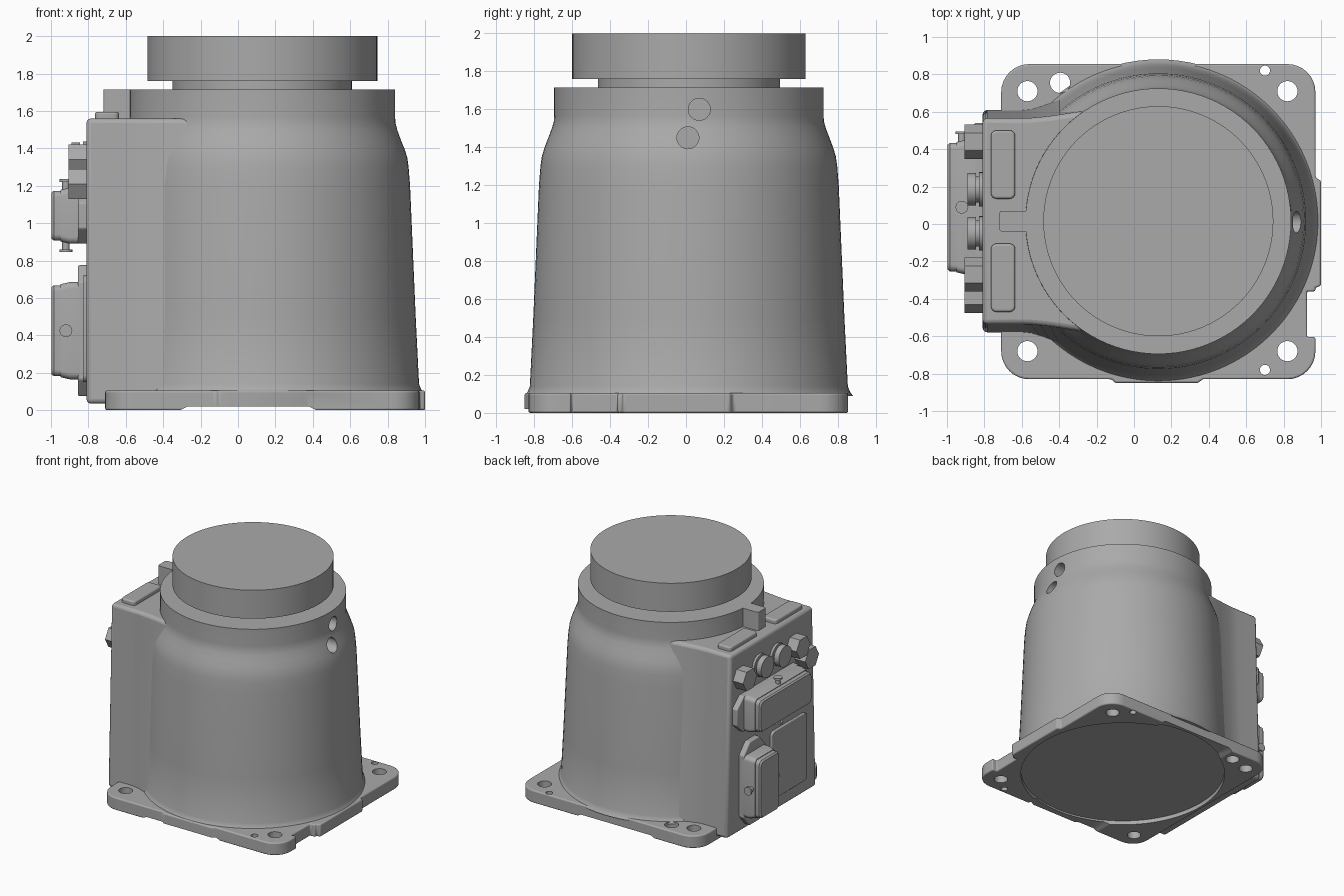
import bpy, bmesh
from math import sin, cos, pi, radians
from mathutils import Vector

if "Cube" in bpy.data.objects:
    bpy.data.objects.remove(bpy.data.objects["Cube"])

GREY = (0.4, 0.4, 0.4, 1)
mat = bpy.data.materials.new("cast_grey")
mat.use_nodes = True
mat.diffuse_color = GREY
mat.node_tree.nodes["Principled BSDF"].inputs["Base Color"].default_value = GREY

CX, CY = 0.13, 0.015   # column axis
FACE = -0.81           # connector side


def place(axis, a, b, h):
    return {"x": (h, a, b), "y": (a, h, b), "z": (a, b, h)}[axis]


def finish(name, bm, bevel=0, segments=3):
    bmesh.ops.recalc_face_normals(bm, faces=bm.faces)
    mesh = bpy.data.meshes.new(name)
    bm.to_mesh(mesh)
    bm.free()
    mesh.materials.append(mat)
    obj = bpy.data.objects.new(name, mesh)
    bpy.context.collection.objects.link(obj)
    if bevel:
        mod = obj.modifiers.new("bevel", "BEVEL")
        mod.width, mod.segments = bevel, segments
        mod.limit_method, mod.angle_limit = "ANGLE", radians(40)
    smooth(obj)
    return obj


def smooth(obj):
    bpy.ops.object.select_all(action="DESELECT")
    obj.select_set(True)
    bpy.context.view_layer.objects.active = obj
    bpy.ops.object.shade_smooth_by_angle(angle=radians(35))


def loft(name, sections, axis="z", bevel=0):
    """Skin a stack of (outline, height) sections and cap both ends."""
    bm = bmesh.new()
    rings = [[bm.verts.new(place(axis, a, b, h)) for a, b in pts] for pts, h in sections]
    for low, high in zip(rings, rings[1:]):
        for i in range(len(low)):
            j = (i + 1) % len(low)
            bm.faces.new((low[i], low[j], high[j], high[i]))
    bm.faces.new(rings[0])
    bm.faces.new(rings[-1])
    return finish(name, bm, bevel)


def prism(name, pts, lo, hi, axis="z", bevel=0):
    return loft(name, [(pts, lo), (pts, hi)], axis, bevel)


def circle(a, b, r, n=32):
    return [(a + r * cos(2 * pi * i / n), b + r * sin(2 * pi * i / n)) for i in range(n)]


def rounded(a0, a1, b0, b1, r, n=6):
    pts = []
    corners = [(a1 - r, b1 - r), (a0 + r, b1 - r), (a0 + r, b0 + r), (a1 - r, b0 + r)]
    for k, (a, b) in enumerate(corners):
        for i in range(n + 1):
            t = (k + i / n) * pi / 2
            pts.append((a + r * cos(t), b + r * sin(t)))
    return pts


def cut(obj, cutters):
    """Subtract the cutters, bake the result and remove them."""
    for c in cutters:
        mod = obj.modifiers.new("cut", "BOOLEAN")
        mod.operation, mod.object, mod.solver = "DIFFERENCE", c, "EXACT"
        c.hide_render = True
    graph = bpy.context.evaluated_depsgraph_get()
    mesh = bpy.data.meshes.new_from_object(obj.evaluated_get(graph))
    obj.modifiers.clear()
    obj.data = mesh
    for c in cutters:
        bpy.data.objects.remove(c)
    smooth(obj)


# Base plate with side tabs, notch, bolt holes and a recessed underside
corner = rounded(-0.71, 0.97, -0.83, 0.855, 0.15, 8)
ne, nw, sw, se = [corner[i * 9:i * 9 + 9] for i in range(4)]
front_tab = [(-0.12, -0.83), (-0.1, -0.85), (0.34, -0.85), (0.37, -0.83)]
notch = [(0.97, -0.605), (0.925, -0.605), (0.925, -0.36), (0.97, -0.36)]
side_tab = [(0.97, -0.34), (1.0, -0.33), (1.0, 0.23), (0.97, 0.25)]
plate = prism("base_plate", ne + nw + sw + front_tab + se + notch + side_tab, 0, 0.105, bevel=0.014)
bolts = [(-0.57, 0.71), (-0.395, 0.755), (0.82, 0.71), (-0.57, -0.68), (0.82, -0.68)]
cutters = [prism("bolt_cutter", circle(x, y, 0.054), -0.1, 0.3) for x, y in bolts]
cutters += [prism("pin_cutter", circle(0.70, y, 0.027, 20), -0.1, 0.3) for y in (0.82, -0.78)]
channel = [(-0.31, -0.1), (-0.31, 0), (-0.27, 0.02), (0.38, 0.02), (0.42, 0), (0.42, -0.1)]
cutters.append(prism("channel_cutter", channel, -1.2, 1.2, "y"))
cutters.append(prism("recess_cutter", circle(CX, CY, 0.815, 96), -0.1, 0.035))
cut(plate, cutters)

# Round column with shoulder and collar, two blind holes on the side
profile = [(0.865, 0.09), (0.85, 0.11), (0.838, 0.14), (0.82, 0.5), (0.79, 1.2), (0.782, 1.3),
           (0.775, 1.35), (0.76, 1.4), (0.741, 1.45), (0.722, 1.5), (0.712, 1.535), (0.71, 1.57), (0.71, 1.715)]
column = loft("column", [(circle(CX, CY, r, 96), z) for r, z in profile])
cut(column, [prism("side_hole_cutter", circle(y, z, 0.058), 0.74, 1.2, "x")
             for y, z in ((0.07, 1.6), (0.01, 1.45))])

# Neck and cap
prism("neck", circle(CX, CY, 0.48, 96), 1.70, 1.77)
prism("cap", circle(CX, CY, 0.615, 96), 1.76, 2.0)


# Terminal housing that flares into the column
def housing_outline(half, flare):
    side = [(FACE, half)] + [(x, half + flare * f) for x, f in
            ((-0.6, 0), (-0.55, 0.005), (-0.5, 0.02), (-0.45, 0.038), (-0.4, 0.06), (-0.3, 0.11), (-0.2, 0.13))]
    return [(x, CY + y) for x, y in side] + [(x, CY - y) for x, y in reversed(side)]


loft("terminal_housing", [(housing_outline(0.595, 1), 0.035), (housing_outline(0.55, 0.3), 1.56)], bevel=0.025)

# Collar key and raised pads on top of the housing
prism("collar_key", rounded(-0.72, -0.4, -0.04, 0.07, 0.015), 1.53, 1.715)
for y0, y1 in ((0.135, 0.5), (-0.47, -0.105)):
    prism("top_pad", rounded(-0.765, -0.635, y0, y1, 0.03), 1.54, 1.595, bevel=0.012)


# Rectangular connectors: flange, shell, lid and a latch knob on two opposite sides
def connector(name, y, z, hy, hz, upright):
    long, short = (hz, hy) if upright else (hy, hz)
    half = [(long + 0.09, short * 0.45), (long, short), (-long, short), (-long - 0.09, short * 0.45)]
    flange = half + [(a, -b) for a, b in reversed(half)]
    pts = [(y + b, z + a) if upright else (y + a, z + b) for a, b in flange]
    prism(name + "_flange", pts, -0.855, FACE + 0.02, "x", 0.008)

    def ring(d):
        return rounded(y - hy + d, y + hy - d, z - hz + d, z + hz - d, 0.035)
    loft(name + "_shell", [(ring(0), -0.83), (ring(0), -0.9), (ring(0.012), -0.95)], "x")
    loft(name + "_lid", [(ring(0.017), -0.94), (ring(0.017), -0.985), (ring(0.027), -0.997)], "x")
    for s in (-1, 1):
        axis, c, h = ("y", z, y + s * hy) if upright else ("z", y, z + s * hz)
        prism(name + "_latch_stem", circle(-0.92, c, 0.02, 16), h - s * 0.02, h + s * 0.035, axis)
        prism(name + "_latch_knob", circle(-0.92, c, 0.034, 24), h + s * 0.03, h + s * 0.045, axis)


connector("upper_connector", 0.09, 1.04, 0.36, 0.15, False)
connector("lower_connector", 0.305, 0.425, 0.145, 0.26, True)

# Flat cover panel
prism("cover_panel", rounded(-0.43, 0.04, 0.15, 0.72, 0.04), -0.83, FACE + 0.02, "x", 0.006)

# Hexagonal plugs and round sockets
for y, z in ((0.44, 1.34), (-0.27, 1.34), (-0.385, 1.21)):
    prism("hex_plug", circle(y, z, 0.092, 6), -0.905, FACE + 0.02, "x")
for y in (0.185, -0.05):
    rings = [(0.092, -0.79), (0.092, -0.83), (0.07, -0.83), (0.07, -0.845), (0.087, -0.845), (0.087, -0.89)]
    loft("round_socket", [(circle(y, 1.345, r), x) for r, x in rings], "x")
